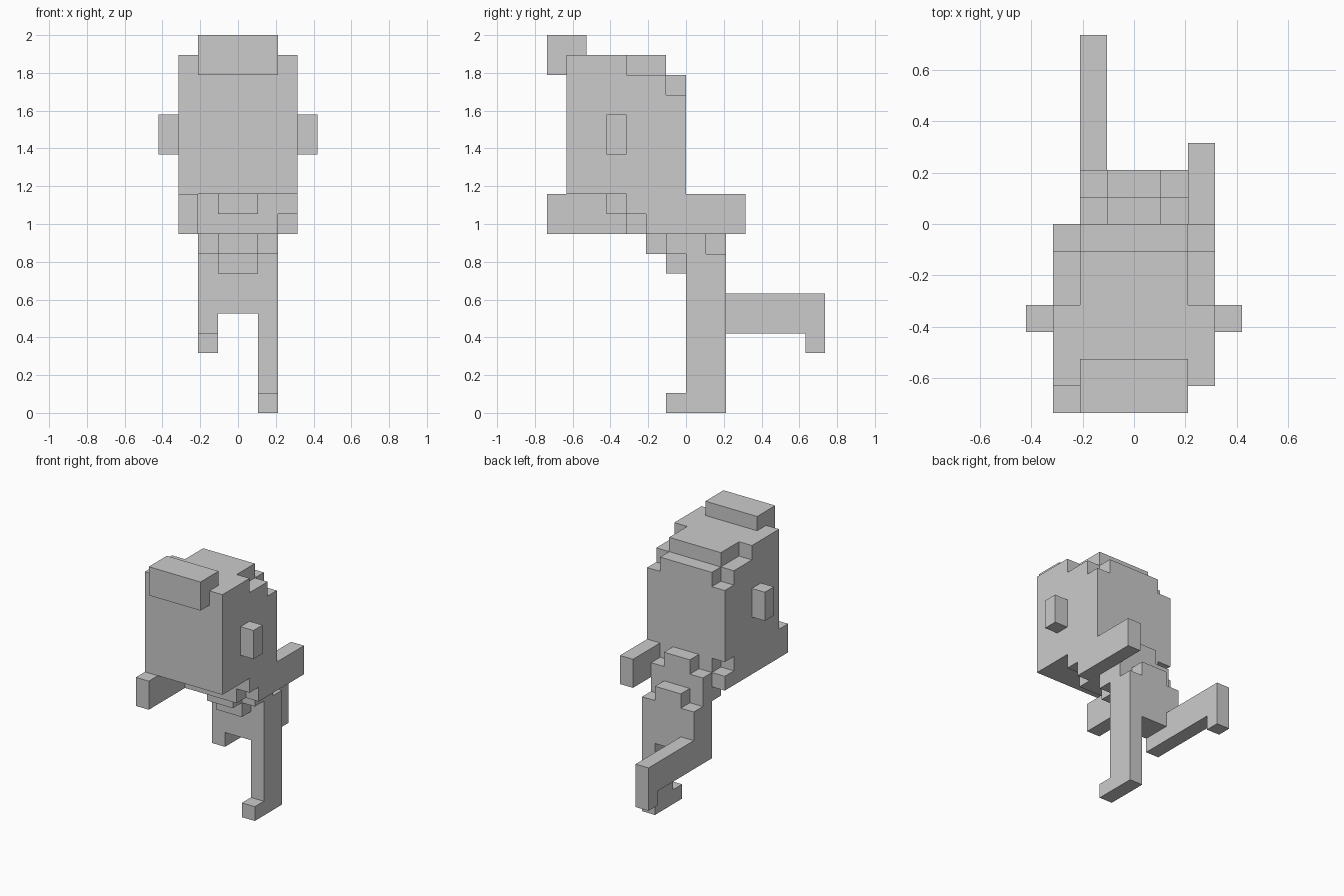
import bpy, bmesh, math
from mathutils import Vector

if "Cube" in bpy.data.objects:
    bpy.data.objects.remove(bpy.data.objects["Cube"])

U = 2.0 / 19.0            # one block; the figure is 19 blocks tall
parts = {}                # part name -> set of filled block cells


def box(name, x, y, z, mirror=False):
    """Fill a block range (x, y, z start/end pairs), optionally mirrored in x."""
    cells = parts.setdefault(name, set())
    for i in range(*x):
        for j in range(*y):
            for k in range(*z):
                cells.add((i, j, k))
                if mirror:
                    cells.add((-1 - i, j, k))


def build(name, cells, filled):
    """Skin only the exposed sides, then merge coplanar faces."""
    bm = bmesh.new()
    for c in cells:
        centre = Vector(c) + Vector((0.5, 0.5, 0.5))
        for axis in range(3):
            for s in (-1, 1):
                n = list(c)
                n[axis] += s
                if tuple(n) in filled:
                    continue
                a, b, d = (Vector([float(t == (axis + o) % 3) for t in range(3)]) * 0.5
                           for o in range(3))
                ring = [(-1, -1), (1, -1), (1, 1), (-1, 1)][::s]
                bm.faces.new([bm.verts.new((centre + a * s + b * p + d * q) * U)
                              for p, q in ring])
    bmesh.ops.remove_doubles(bm, verts=bm.verts, dist=U * 0.01)
    bmesh.ops.dissolve_limit(bm, angle_limit=math.radians(1),
                             verts=bm.verts, edges=bm.edges)
    me = bpy.data.meshes.new(name)
    bm.to_mesh(me)
    bm.free()
    bpy.context.collection.objects.link(bpy.data.objects.new(name, me))


# Head with stepped crown at the back
box("head", (-3, 3), (-6, 0), (11, 16))
box("head", (-3, 3), (-6, -1), (16, 17))
box("head", (-2, 2), (-1, 0), (16, 17))
box("head", (-3, 3), (-6, -3), (17, 18))
box("head", (-2, 2), (-3, -1), (17, 18))

# Fringe and ears
box("fringe", (-2, 2), (-7, -5), (17, 19))
box("ears", (3, 4), (-4, -3), (13, 15), mirror=True)

# Forward-leaning torso, layer by layer
box("torso", (-1, 1), (-4, 1), (10, 11))
box("torso", (1, 2), (-3, 0), (10, 11), mirror=True)
box("torso", (-2, 2), (-3, 1), (9, 10))
box("torso", (-1, 1), (-2, 2), (8, 9))
box("torso", (1, 2), (-1, 1), (8, 9), mirror=True)
box("torso", (-1, 1), (-1, 2), (7, 8))
box("torso", (1, 2), (0, 2), (7, 8), mirror=True)

# Hips
box("hips", (-2, 2), (0, 2), (5, 7))

# Arm swung back and arm swung forward
box("back_arm", (2, 3), (-3, 3), (10, 11))
box("back_arm", (2, 3), (-2, 3), (9, 10))
box("front_arm", (-3, -2), (-7, -1), (10, 11))
box("front_arm", (-3, -2), (-7, 0), (9, 10))

# Standing leg with foot, and leg kicked back with foot
box("standing_leg", (1, 2), (0, 2), (0, 5))
box("standing_leg", (1, 2), (-1, 0), (0, 1))
box("kicked_leg", (-2, -1), (0, 2), (4, 5))
box("kicked_leg", (-2, -1), (2, 7), (4, 6))
box("kicked_leg", (-2, -1), (6, 7), (3, 4))

filled = set().union(*parts.values())
for part_name, part_cells in parts.items():
    build(part_name, sorted(part_cells), filled)
